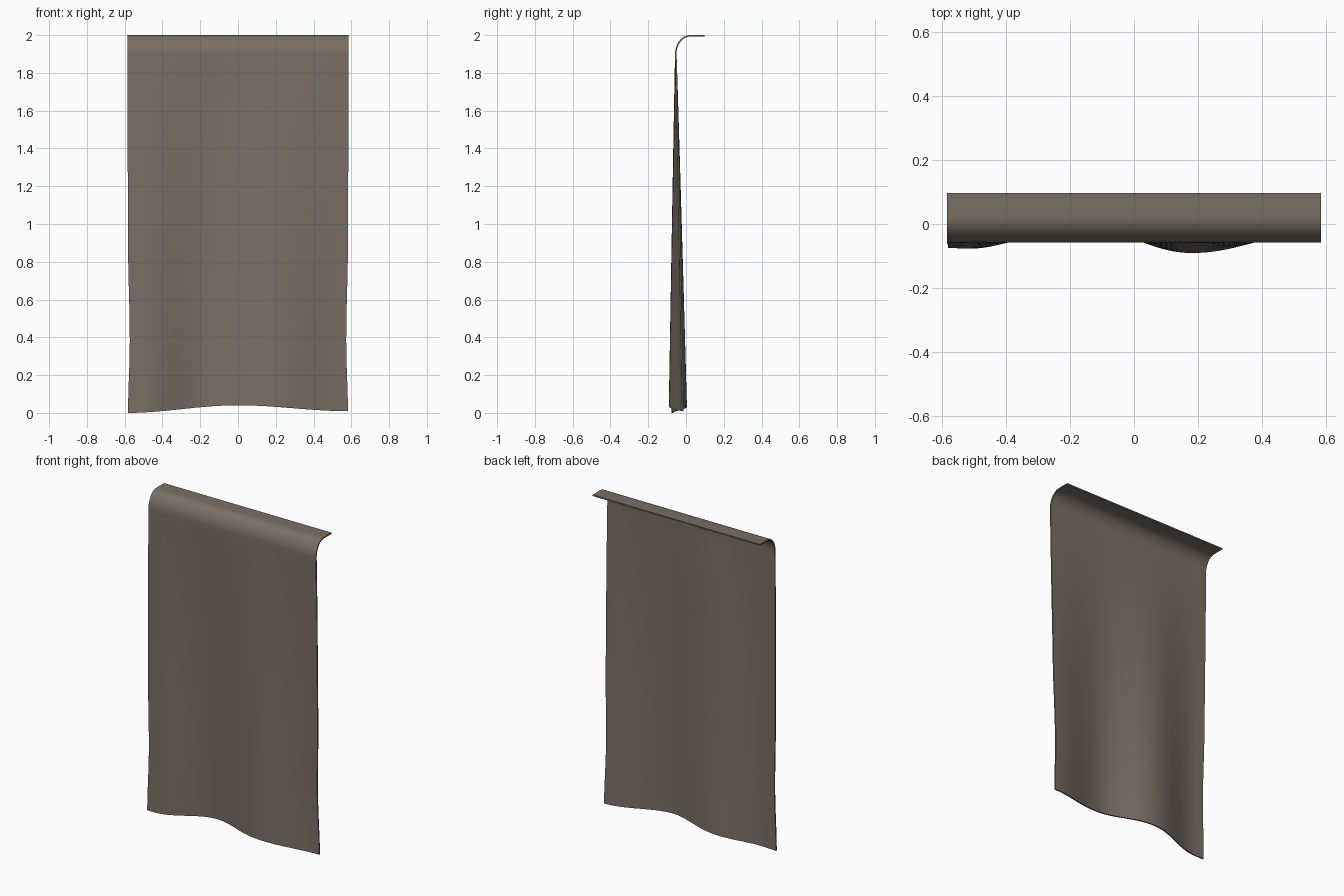
import bpy, bmesh, math

if "Cube" in bpy.data.objects:
    bpy.data.objects.remove(bpy.data.objects["Cube"])

NX, NZ = 64, 40
Z_TOP = 1.90  # where the hanging part starts


def smooth_interp(knots, x):
    """Cosine interpolation through (x, value) knots."""
    for (a, va), (b, vb) in zip(knots, knots[1:]):
        if x <= b:
            t = max(0.0, (x - a) / (b - a))
            return va + (vb - va) * (1 - math.cos(math.pi * t)) / 2
    return knots[-1][1]


# depth of the folds and height of the hem along the bottom edge
FOLDS = [(-0.59, -0.075), (-0.51, -0.077), (-0.18, -0.003), (0.18, -0.091), (0.59, -0.02)]
HEM = [(-0.59, 0.0), (0.0, 0.04), (0.59, 0.009)]
# half width from bottom to top
WIDTH = [(0.0, 0.582), (0.38, 0.573), (0.9, 0.582), (1.6, 0.585)]

# flat top flap and rounded shoulder, (y, z)
top = [(0.097, 2.0), (0.058, 2.0)]
for k in range(13):
    a = math.pi / 2 * k / 12
    top.append((0.022 - 0.08 * math.sin(a), Z_TOP + 0.1 * math.cos(a)))


def column(s):
    """Points of one vertical strip, s from -1 to 1."""
    pts = [(0.585 * s, y, z) for y, z in top]
    y_low, hem = smooth_interp(FOLDS, 0.58 * s), smooth_interp(HEM, 0.58 * s)
    for j in range(1, NZ + 1):
        u = j / NZ
        z = Z_TOP + (hem - Z_TOP) * u
        w = u ** 0.95
        pts.append((smooth_interp(WIDTH, z) * s, -0.058 * (1 - w) + y_low * w, z))
    return pts


# cloth sheet
bm = bmesh.new()
cols = [[bm.verts.new(p) for p in column(-1 + 2 * i / NX)] for i in range(NX + 1)]
for a, b in zip(cols, cols[1:]):
    for j in range(len(a) - 1):
        bm.faces.new((a[j], a[j + 1], b[j + 1], b[j]))
mesh = bpy.data.meshes.new("hanging_cloth")
bm.to_mesh(mesh)
bm.free()
cloth = bpy.data.objects.new("hanging_cloth", mesh)
bpy.context.collection.objects.link(cloth)

# cloth thickness, behind the front surface
sol = cloth.modifiers.new("thickness", "SOLIDIFY")
sol.thickness = 0.008
sol.offset = -1

# brown-grey fabric
mat = bpy.data.materials.new("fabric")
mat.diffuse_color = (0.19, 0.16, 0.13, 1)
mat.use_nodes = True
mat.node_tree.nodes["Principled BSDF"].inputs["Base Color"].default_value = mat.diffuse_color
mesh.materials.append(mat)

bpy.context.view_layer.objects.active = cloth
cloth.select_set(True)
bpy.ops.object.modifier_apply(modifier="thickness")
bpy.ops.object.shade_smooth_by_angle(angle=math.radians(40))
